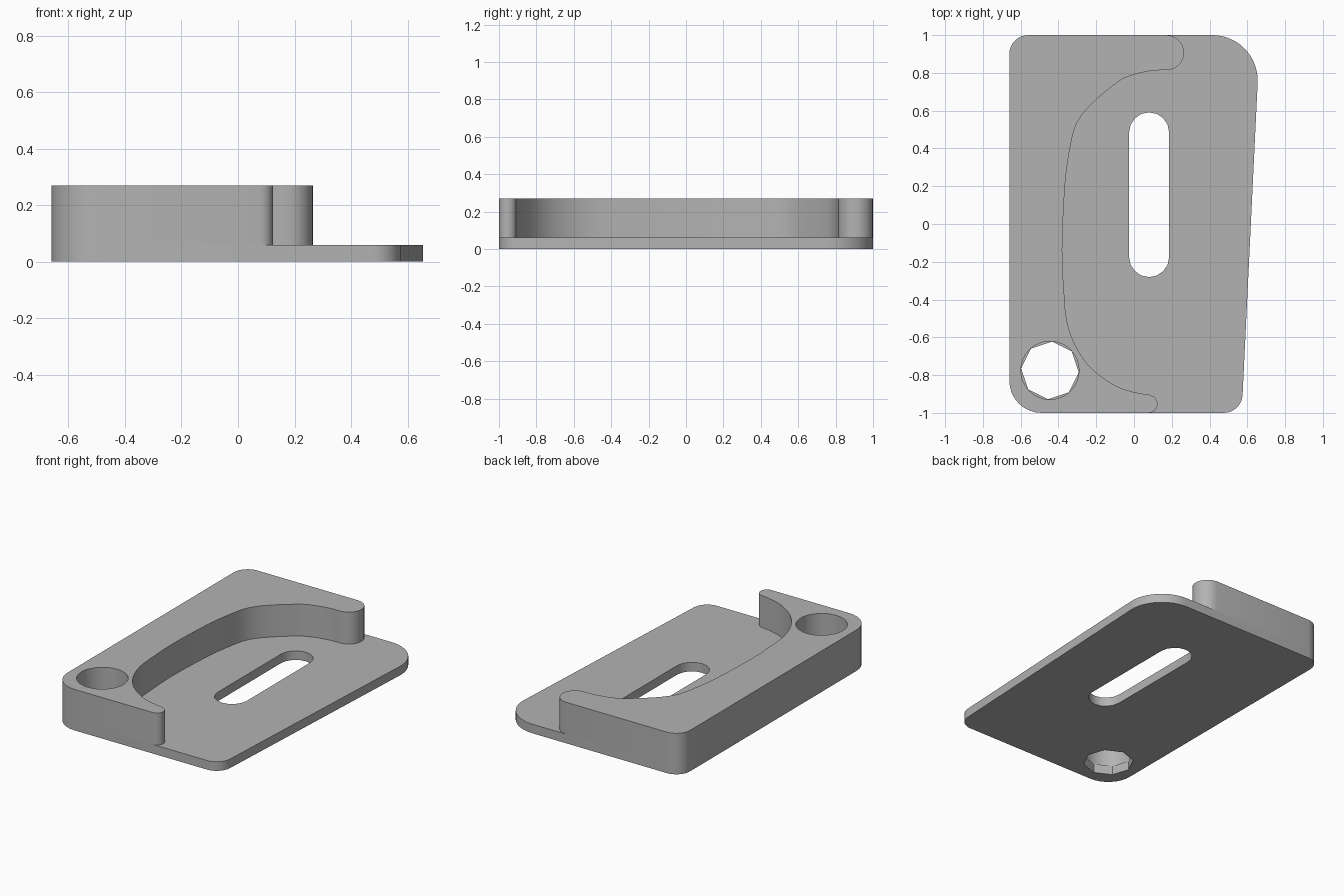
import bpy
from math import sin, cos, pi, radians
from mathutils import Vector

if "Cube" in bpy.data.objects:
    bpy.data.objects.remove(bpy.data.objects["Cube"], do_unlink=True)

grey = bpy.data.materials.new("plain grey")
grey.use_nodes = True
colour = (0.45, 0.45, 0.45, 1)
grey.diffuse_color = colour
grey.node_tree.nodes["Principled BSDF"].inputs["Base Color"].default_value = colour


def arc(cx, cy, r, start, end, steps):
    """Points on a circular arc, angles in degrees."""
    angles = [radians(start + (end - start) * i / steps) for i in range(steps + 1)]
    return [(cx + r * cos(a), cy + r * sin(a)) for a in angles]


def smooth_path(pts, steps=3):
    """Rounded path through the given points."""
    p = [Vector(q) for q in pts]
    p = [2 * p[0] - p[1]] + p + [2 * p[-1] - p[-2]]
    out = []
    for a, b, c, d in zip(p, p[1:], p[2:], p[3:]):
        for i in range(steps):
            t = i / steps
            out.append(tuple(0.5 * (2 * b + (c - a) * t + (2 * a - 5 * b + 4 * c - d) * t ** 2
                                    + (3 * b - a - 3 * c + d) * t ** 3)))
    return out + [tuple(p[-2])]


def extrude_profile(name, loops, bottom, top):
    """Solid from an outline and its holes."""
    curve = bpy.data.curves.new(name, "CURVE")
    curve.dimensions = "2D"
    curve.fill_mode = "BOTH"
    curve.extrude = (top - bottom) / 2
    for loop in loops:
        spline = curve.splines.new("POLY")
        spline.points.add(len(loop) - 1)
        for point, (x, y) in zip(spline.points, loop):
            point.co = (x, y, 0, 1)
        spline.use_cyclic_u = True
    curve.materials.append(grey)
    obj = bpy.data.objects.new(name, curve)
    obj.location.z = (top + bottom) / 2
    bpy.context.collection.objects.link(obj)
    bpy.ops.object.select_all(action="DESELECT")
    obj.select_set(True)
    bpy.context.view_layer.objects.active = obj
    bpy.ops.object.convert(target="MESH")
    obj = bpy.context.object
    obj.name = name
    # Weld caps to sides, then smooth the rounded walls
    bpy.ops.object.mode_set(mode="EDIT")
    bpy.ops.mesh.select_all(action="SELECT")
    bpy.ops.mesh.remove_doubles(threshold=0.0001)
    bpy.ops.mesh.normals_make_consistent(inside=False)
    bpy.ops.object.mode_set(mode="OBJECT")
    bpy.ops.object.shade_smooth_by_angle(angle=radians(30))
    return obj


# Shared rounded corners on the left edge
back_corner = arc(-0.56, 0.9, 0.1, 90, 180, 8)
front_corner = arc(-0.49, -0.83, 0.17, 180, 270, 8)

# Base plate with slanted right edge, long slot and eight-sided hole
outline = (back_corner + front_corner + arc(0.475, -0.9, 0.1, -90, -3, 8)
           + arc(0.415, 0.76, 0.24, -3, 90, 12))
slot = arc(0.08, 0.485, 0.106, 0, 180, 8) + arc(0.08, -0.175, 0.106, 180, 360, 8)
octagon = arc(-0.445, -0.775, 0.153, -4, 311, 7)
extrude_profile("base_plate", [outline, slot, octagon], 0, 0.06)

# Raised wall with curved inner face, rounded tips and round hole
inner = smooth_path([
    (0.09, -0.905), (0.0, -0.89), (-0.1, -0.855), (-0.22, -0.77), (-0.305, -0.655),
    (-0.355, -0.515), (-0.37, -0.36), (-0.38, -0.135), (-0.365, 0.21), (-0.335, 0.42),
    (-0.3, 0.54), (-0.22, 0.64), (-0.095, 0.745), (-0.02, 0.785), (0.085, 0.81), (0.16, 0.815)])
front_tip = arc(0.078, -0.953, 0.047, -90, 75, 8)
back_tip = arc(0.172, 0.907, 0.093, -80, 90, 10)
bore = arc(-0.445, -0.775, 0.154, 0, 348.75, 31)
extrude_profile("raised_wall", [back_corner + front_corner + front_tip + inner + back_tip, bore],
                0.06, 0.27)
